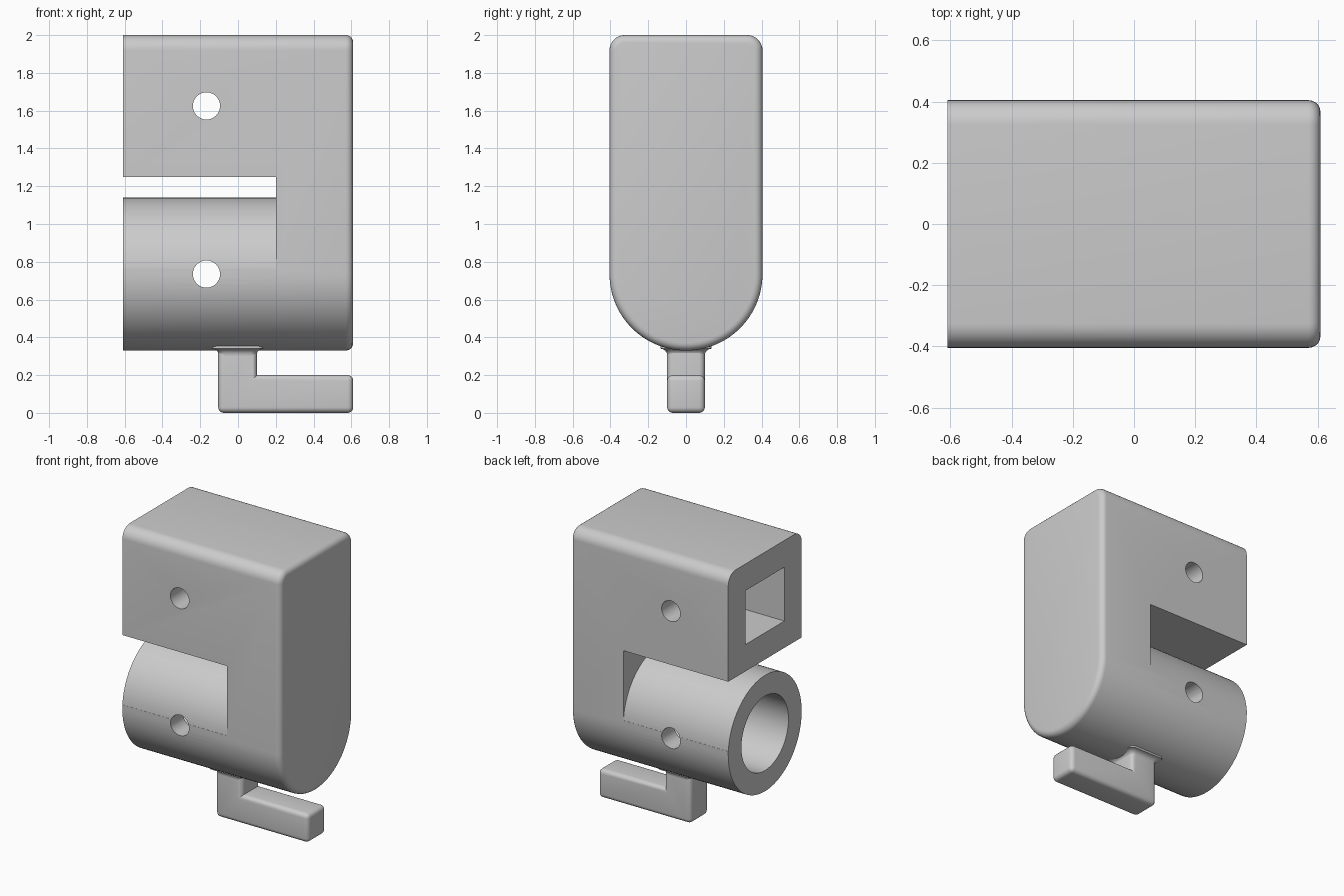
import bpy, bmesh
from math import sin, cos, radians

if "Cube" in bpy.data.objects:
    bpy.data.objects.remove(bpy.data.objects["Cube"])

grey = bpy.data.materials.new("plain grey")
grey.use_nodes = True
COLOUR = (0.6, 0.6, 0.6, 1)
grey.diffuse_color = COLOUR
grey.node_tree.nodes["Principled BSDF"].inputs["Base Color"].default_value = COLOUR

R = 0.405          # half width of body, outer radius of tube
TUBE_Z = 0.735     # tube axis
BLOCK_Z = 1.625    # axis of the square socket
LEFT, STEP = -0.61, 0.2


def arc(cy, cz, r, start, end, steps):
    angles = [radians(start + (end - start) * i / steps) for i in range(steps + 1)]
    return [(cy + r * cos(a), cz + r * sin(a)) for a in angles]


def rect(a0, b0, a1, b1):
    return [(a0, b0), (a1, b0), (a1, b1), (a0, b1)]


def finish(name, bm):
    bmesh.ops.recalc_face_normals(bm, faces=bm.faces)
    mesh = bpy.data.meshes.new(name)
    bm.to_mesh(mesh)
    bm.free()
    ob = bpy.data.objects.new(name, mesh)
    bpy.context.collection.objects.link(ob)
    mesh.materials.append(grey)
    return ob


def loft(rings):
    bm = bmesh.new()
    loops = [[bm.verts.new(p) for p in ring] for ring in rings]
    n = len(loops[0])
    for a, b in zip(loops, loops[1:]):
        for i in range(n):
            j = (i + 1) % n
            bm.faces.new((a[i], a[j], b[j], b[i]))
    bm.faces.new(loops[0][::-1])
    bm.faces.new(loops[-1])
    bmesh.ops.recalc_face_normals(bm, faces=bm.faces)
    return bm


def along_x(profile, x0, x1):
    return loft([[(x, y, z) for y, z in profile] for x in (x0, x1)])


def along_y(profile, y0, y1):
    return loft([[(x, y, z) for x, z in profile] for y in (y0, y1)])


def round_edges(bm, edges, width):
    bmesh.ops.bevel(bm, geom=edges, offset=width, segments=5, profile=0.5,
                    affect='EDGES', clamp_overlap=True)


def boolean(target, other, operation):
    mod = target.modifiers.new(operation.lower(), 'BOOLEAN')
    mod.operation, mod.solver, mod.object = operation, 'EXACT', other
    bpy.context.view_layer.objects.active = target
    bpy.ops.object.modifier_apply(modifier=mod.name)
    bpy.data.objects.remove(other)


# Body: round-bottomed profile with a softened closed end
r = 0.08
outline = (arc(0, TUBE_Z, R, 180, 360, 48)
           + arc(R - r, 2 - r, r, 0, 90, 8)
           + arc(r - R, 2 - r, r, 90, 180, 8))
bm = along_x(outline, LEFT, 0.61)
round_edges(bm, [e for e in bm.edges if all(v.co.x > 0.6 for v in e.verts)], 0.04)
body = finish("body", bm)

# Gap that separates the square block from the tube
gap = ([(0.5, 1.25), (0.5, 0.76)] + arc(0, TUBE_Z, R, 4, 176, 46)
       + [(-0.5, 0.76), (-0.5, 1.25)])
boolean(body, finish("gap_cutter", along_x(gap, -1, STEP)), 'DIFFERENCE')

# Square socket and round bore, both open at one end only
socket = rect(-0.215, BLOCK_Z - 0.188, 0.215, BLOCK_Z + 0.188)
bore = arc(0, TUBE_Z, 0.26, 0, 354.375, 63)
for profile in (socket, bore):
    boolean(body, finish("socket_cutter", along_x(profile, -1, STEP)), 'DIFFERENCE')

# Cross pin holes
for z in (BLOCK_Z, TUBE_Z):
    pin = arc(-0.167, z, 0.072, 0, 348.75, 31)
    boolean(body, finish("pin_cutter", along_y(pin, -1, 1)), 'DIFFERENCE')

# Hook: rounded L shape with a sharp inner corner
ell = [(-0.105, 0), (0.61, 0), (0.61, 0.2), (0.1, 0.2), (0.1, 0.42), (-0.105, 0.42)]
bm = along_y(ell, -0.1, 0.1)
inner = [e for e in bm.edges
         if all(abs(v.co.x - 0.1) < 0.01 and abs(v.co.z - 0.2) < 0.01 for v in e.verts)]
round_edges(bm, [e for e in bm.edges if e not in inner], 0.03)
hook = finish("hook", bm)

# Flared fillet where the hook meets the tube
rings = []
f = 0.035
for i in range(7):
    a = radians(15 * i)
    h, c, z = 0.1 + f * (1 - cos(a)), 0.03, 0.305 + f * sin(a)
    ring = []
    for k, (sx, sy) in enumerate(((1, 1), (-1, 1), (-1, -1), (1, -1))):
        ring += arc(sx * (h - c), sy * (h - c), c, 90 * k, 90 * k + 90, 5)
    rings.append([(x - 0.002, y, z) for x, y in ring])
rings.append([(x, y, 0.39) for x, y, z in rings[-1]])
fillet = finish("hook_fillet", loft(rings))

# Smooth curved faces, keep hard edges
for ob in (body, hook, fillet):
    bpy.ops.object.select_all(action='DESELECT')
    ob.select_set(True)
    bpy.context.view_layer.objects.active = ob
    bpy.ops.object.shade_smooth_by_angle(angle=radians(30))
